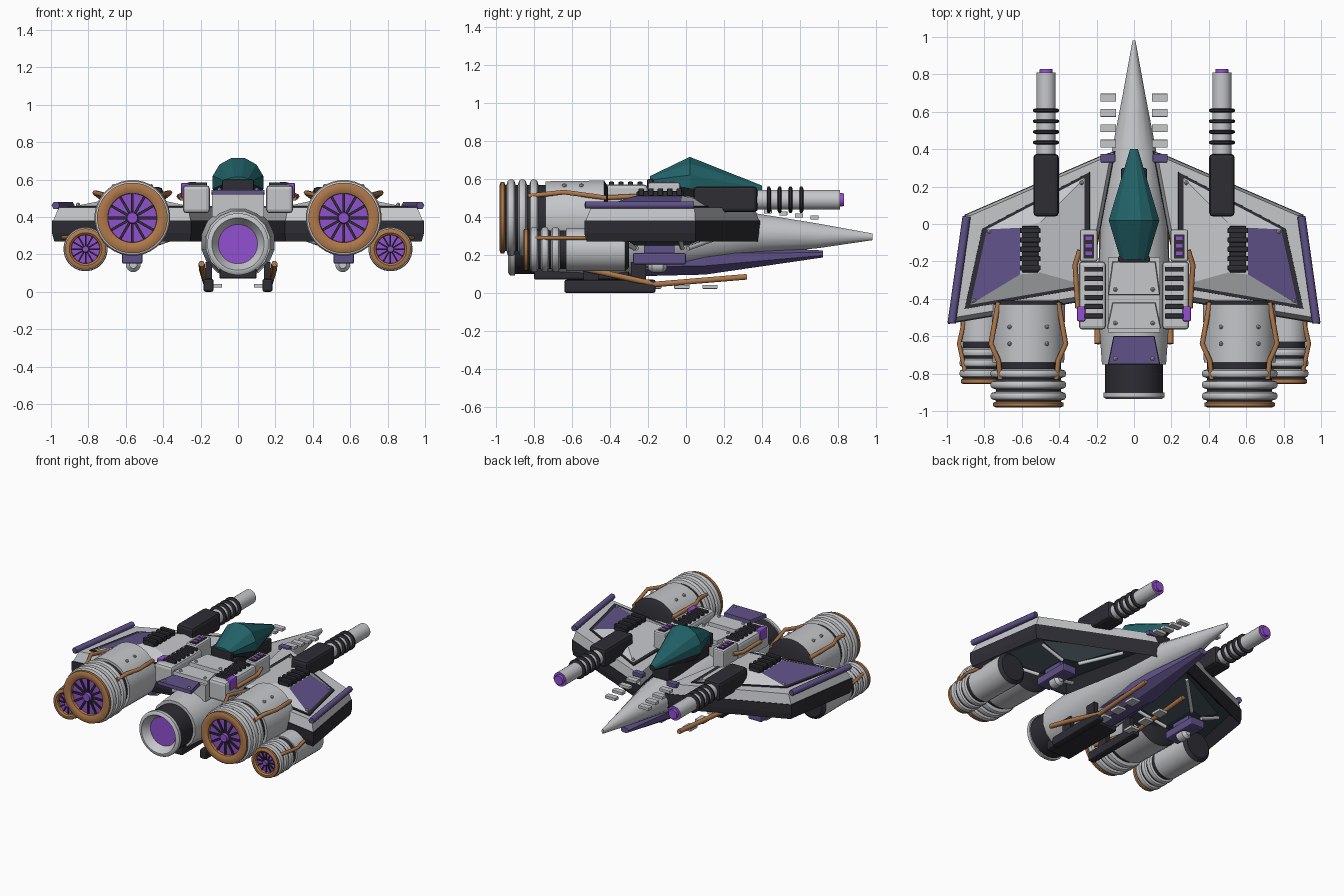
import bpy, bmesh, math
from mathutils import Vector, Matrix

cube = bpy.data.objects.get("Cube")
if cube:
    bpy.data.objects.remove(cube)

# Colours
MATS = {}
for key, rgb in {
    "silver": (.56, .57, .59), "charcoal": (.026, .026, .034), "copper": (.43, .19, .07),
    "dull purple": (.115, .085, .25), "bright purple": (.29, .08, .64),
    "teal": (.015, .12, .135), "slate": (.04, .058, .07),
}.items():
    m = bpy.data.materials.new(key)
    m.use_nodes = True
    m.diffuse_color = (*rgb, 1)
    m.node_tree.nodes["Principled BSDF"].inputs["Base Color"].default_value = (*rgb, 1)
    MATS[key] = m
SIL, DARK, COP, PUR, GLOW, TEAL, SLATE = MATS
SIDES = (("left", 1), ("right", -1))


def finish(name, bm, mats, smooth=False, bevel=0):
    bmesh.ops.recalc_face_normals(bm, faces=bm.faces)
    me = bpy.data.meshes.new(name)
    bm.to_mesh(me)
    bm.free()
    for m in mats:
        me.materials.append(MATS[m])
    if smooth:
        me.polygons.foreach_set("use_smooth", [True] * len(me.polygons))
        me.set_sharp_from_angle(angle=math.radians(35))
    ob = bpy.data.objects.new(name, me)
    bpy.context.collection.objects.link(ob)
    if bevel:
        mod = ob.modifiers.new("bevel", "BEVEL")
        mod.width, mod.segments = bevel, 2
    return ob


def add_box(bm, lo, hi):
    lo, hi = Vector(lo), Vector(hi)
    mat = Matrix.Translation((lo + hi) / 2) @ Matrix.Diagonal((*(hi - lo), 1))
    return bmesh.ops.create_cube(bm, size=1, matrix=mat)["verts"]


def box(name, x, y, z, mat, bevel=0):
    """Box from (low, high) pairs on each axis."""
    bm = bmesh.new()
    add_box(bm, (min(x), y[0], z[0]), (max(x), y[1], z[1]))
    return finish(name, bm, [mat], bevel=bevel)


def loft(name, x, sections, n=32, smooth=True):
    """Rings along y: (y, centre z, radius x, radius z, colour of the strip ending here)."""
    bm = bmesh.new()
    mats = list(dict.fromkeys(s[4] for s in sections))
    rings = []
    for y, z, rx, rz, _ in sections:
        angles = [2 * math.pi * (i + .5) / n for i in range(n)]
        rings.append([bm.verts.new((x + rx * math.cos(a), y, z + rz * math.sin(a))) for a in angles])
    for k in range(1, len(rings)):
        a, b = rings[k - 1], rings[k]
        for i in range(n):
            j = (i + 1) % n
            f = bm.faces.new((a[i], a[j], b[j], b[i]))
            f.material_index = mats.index(sections[k][4])
    for ring, s in ((rings[0], sections[0]), (rings[-1], sections[-1])):
        bm.faces.new(ring).material_index = mats.index(s[4])
    return finish(name, bm, mats, smooth)


def lathe(name, x, z, profile, n=32):
    return loft(name, x, [(y, z, r, r, m) for y, r, m in profile], n)


def prism(name, s, low, z0, high, z1, mats, rule=None):
    """Solid between two matching outlines, mirrored by s."""
    bm = bmesh.new()
    a = [bm.verts.new((s * x, y, z0)) for x, y in low]
    b = [bm.verts.new((s * x, y, z1)) for x, y in high]
    bm.faces.new(a)
    bm.faces.new(b)
    for i in range(len(a)):
        j = (i + 1) % len(a)
        f = bm.faces.new((a[i], a[j], b[j], b[i]))
        if rule == i:
            f.material_index = 1
    return finish(name, bm, mats)


def scaled(poly, k):
    cx = sum(p[0] for p in poly) / len(poly)
    cy = sum(p[1] for p in poly) / len(poly)
    return [(cx + (x - cx) * k, cy + (y - cy) * k) for x, y in poly]


def pipe(name, s, pts, r, mat):
    cu = bpy.data.curves.new(name, "CURVE")
    cu.dimensions = "3D"
    cu.bevel_depth, cu.bevel_resolution, cu.use_fill_caps = r, 1, True
    sp = cu.splines.new("POLY")
    sp.points.add(len(pts) - 1)
    for p, (x, y, z) in zip(sp.points, pts):
        p.co = (s * x, y, z, 1)
    cu.materials.append(MATS[mat])
    ob = bpy.data.objects.new(name, cu)
    bpy.context.collection.objects.link(ob)


def rivets(name, s, pts, r=.013):
    bm = bmesh.new()
    for x, y, z in pts:
        bmesh.ops.create_icosphere(bm, subdivisions=1, radius=r, matrix=Matrix.Translation((s * x, y, z)))
    finish(name, bm, [SIL], True)


def engine(name, x, z, r, front, body, back):
    """Ringed engine with copper mouth and bladed fan."""
    step = (body - back) / 4
    prof = [(front, r * .8, DARK), (front - .02, r * .97, DARK), (body, r * .95, SIL), (body, r * .86, SIL)]
    for k in range(1, 4):
        y = body - step * k
        for dy, q in ((.4, .86), (.28, .97), (.1, 1.0), (-.1, 1.0), (-.28, .97), (-.4, .86)):
            prof.append((y + dy * step, r * q, DARK if dy == .4 else SIL))
    mouth = ((.5, .86), (.4, .93), (.1, .93), (0, .86), (0, .74), (.15, .65), (.5, .64))
    prof += [(back + dy * step, r * q, COP if k else DARK) for k, (dy, q) in enumerate(mouth)]
    prof.append((back + .5 * step, r * .63, GLOW))
    lathe(name, x, z, prof)
    bm = bmesh.new()
    y = back + step * .35
    for k in range(12):
        vs = add_box(bm, (r * .15, y, -r * .035), (r * .64, y + step * .2, r * .035))
        rot = Matrix.Translation((x, 0, z)) @ Matrix.Rotation(k * math.pi / 6, 4, "Y")
        bmesh.ops.transform(bm, matrix=rot, verts=vs)
    finish(name + "_fan_blades", bm, [DARK])
    lathe(name + "_fan_hub", x, z, [(y + .02, r * .16, GLOW), (y - .02, r * .14, GLOW)], 12)


# Fuselage, rear nozzle and keel
loft("fuselage", 0, [(.98, .295, .008, .018, SIL), (.7, .3, .06, .065, SIL), (.37, .31, .125, .11, SIL),
                     (0, .29, .18, .165, SIL), (-.4, .265, .2, .195, SIL), (-.75, .26, .175, .175, SIL)], 16)
lathe("rear_nozzle", 0, .255, [(-.72, .155, DARK), (-.9, .155, DARK), (-.9, .165, SIL), (-.925, .165, SIL),
                               (-.935, .15, SIL), (-.935, .14, SIL), (-.88, .105, SIL), (-.88, .1, GLOW)])
loft("purple_keel", 0, [(.72, .205, .035, .02, PUR), (.1, .175, .12, .085, PUR), (-.3, .17, .13, .09, PUR)], 8, False)
box("belly_keel", (-.1, .1), (-.8, -.3), (.07, .14), DARK, .01)

# Canopy: teal above, charcoal below
canopy = loft("canopy", 0, [(-.19, .585, .075, .03, TEAL), (.02, .585, .14, .135, TEAL),
                            (.4, .545, .022, .02, DARK)], 12, False)
for f in canopy.data.polygons:
    side = f.center.z < .56 + (.02 if f.center.y < .1 else 0)
    if abs(f.normal.y) < .95:
        f.material_index = 1 if side else 0
box("canopy_rear_frame", (-.085, .085), (-.205, -.17), (.5, .6), DARK, .01)
box("canopy_base", (-.07, .07), (-.18, .3), (.42, .52), DARK, .01)

# Spine plates
for i, (y0, y1, w0, w1, m) in enumerate(((-.2, -.38, .115, .14, SIL), (-.42, -.56, .115, .145, SIL),
                                        (-.6, -.75, .11, .14, PUR))):
    out = [(-w0, y0), (w0, y0), (w1, y1), (-w1, y1)]
    prism(f"spine_plate_{i + 1}", 1, out, .52, scaled(out, .97), .545, [m])
    rivets(f"spine_rivets_{i + 1}", 1, [(q * .1, y1 + .03, .545) for q in (-1, 1)])
box("spine_core", (-.14, .14), (-.58, -.18), (.4, .52), SIL)

WING = [(.1, .39), (.165, .37), (.905, .05), (.995, -.535), (.25, -.41)]
PANEL = [(.25, .26), (.8, -.03), (.89, -.44), (.25, -.33)]
CROWN = [(.5, .01), (.61, -.02), (.61, -.27), (.5, -.26)]

for side, s in SIDES:
    # Wing: hollow dark rim, silver slab, raised panel
    bm = bmesh.new()
    base = bm.faces.new([bm.verts.new((s * x, y, .29)) for x, y in scaled(WING, .975)])
    mid = [bm.verts.new((s * x, y, .315)) for x, y in WING]
    top = [bm.verts.new((s * x, y, .38)) for x, y in WING]
    low = list(base.verts)
    for a, b in ((low, mid), (mid, top)):
        for i in range(len(a)):
            j = (i + 1) % len(a)
            bm.faces.new((a[i], a[j], b[j], b[i]))
    bm.faces.new(top)
    for v in low:
        v.co.z = .27
    bmesh.ops.recalc_face_normals(bm, faces=bm.faces)
    bmesh.ops.inset_region(bm, faces=[base], thickness=.07)
    for v in base.verts:
        v.co.z = .34
    base.material_index = 1
    finish(f"{side}_wing_rim", bm, [DARK, SLATE])
    prism(f"{side}_wing_slab", s, scaled(WING, .985), .38, scaled(WING, .93), .45, [SIL])
    prism(f"{side}_panel_seam", s, scaled(PANEL, 1.05), .43, scaled(PANEL, 1.045), .458, [DARK])
    prism(f"{side}_wing_panel", s, PANEL, .455, CROWN, .51, [SIL, PUR], 1)
    rivets(f"{side}_panel_rivets", s, [(x, y, .465) for x, y in scaled(PANEL, .9)])
    pipe(f"{side}_wingtip_rail", s, [(.895, .04, .462), (.975, -.53, .462)], .022, PUR)

    # Wing vent
    box(f"{side}_vent", (s * .51, s * .6), (-.26, -.01), (.49, .535), DARK, .008)
    for k in range(5):
        y = -.235 + k * .05
        box(f"{side}_vent_slat_{k + 1}", (s * .5, s * .61), (y - .014, y + .014), (.51, .55), DARK, .005)

    # Wing underside: slate cover, struts and purple housing
    under = scaled(PANEL, .9)
    prism(f"{side}_under_cover", s, under, .34, CROWN, .25, [SLATE])
    for k, (p, q) in enumerate(zip(under, CROWN)):
        pipe(f"{side}_under_strut_{k + 1}", s, [(*p, .31), (*q, .235)], .013, SIL)
    box(f"{side}_under_housing", (s * .51, s * .62), (-.28, 0), (.15, .21), PUR, .01)
    box(f"{side}_housing_neck", (s * .53, s * .6), (-.22, -.06), (.2, .26), PUR)
    lathe(f"{side}_housing_lamp", s * .56, .145, [(-.1, .02, SIL), (-.12, .04, SIL), (-.18, .04, SIL), (-.2, .02, SIL)], 12)

    # Engines with copper pipes
    engine(f"{side}_main_engine", s * .565, .395, .203, -.41, -.74, -.98)
    engine(f"{side}_small_engine", s * .815, .228, .118, -.3, -.63, -.855)
    for tag, q in (("outer", 1), ("inner", -1)):
        pipe(f"{side}_{tag}_engine_pipe", s, [(.565 + q * dx, y, z) for dx, y, z in
             ((.16, -.42, .5), (.2, -.64, .53), (.16, -.73, .52), (.15, -.83, .51))], .014, COP)
        pipe(f"{side}_{tag}_small_pipe", s, [(.815 + q * dx, y, .29) for dx, y in
             ((.085, -.48), (.12, -.64), (.085, -.8))], .012, COP)
    rivets(f"{side}_engine_rivets", s, [(.565 + dx, y, .565) for dx in (-.1, .1) for y in (-.55, -.64)])

    # Cannons
    x = s * .47
    box(f"{side}_cannon_body", (x - .068, x + .068), (.04, .375), (.425, .56), DARK, .02)
    lathe(f"{side}_cannon_barrel", x, .49, [(.3, .052, SIL), (.81, .052, SIL), (.81, .036, GLOW), (.83, .034, GLOW)], 20)
    for k in range(4):
        y = .425 + k * .057
        lathe(f"{side}_cannon_ring_{k + 1}", x, .49, [(y, .06, DARK), (y + .005, .07, DARK),
                                                    (y + .016, .07, DARK), (y + .021, .06, DARK)], 20)

    # Shoulder pods with ribs, slots and fittings
    box(f"{side}_pod", (s * .15, s * .295), (-.565, -.2), (.42, .57), SIL, .02)
    box(f"{side}_pod_front", (s * .195, s * .29), (-.2, -.03), (.42, .58), SIL, .01)
    box(f"{side}_pod_inlay", (s * .215, s * .27), (-.185, -.055), (.57, .584), DARK)
    for k in range(3):
        y = -.165 + k * .04
        box(f"{side}_pod_light_{k + 1}", (s * .225, s * .26), (y, y + .018), (.58, .588), GLOW)
    for k in range(6):
        y = -.505 + k * .05
        box(f"{side}_pod_rib_{k + 1}", (s * .165, s * .265), (y, y + .026), (.555, .585), DARK, .005)
    box(f"{side}_pod_lamp", (s * .26, s * .305), (-.52, -.44), (.5, .582), GLOW, .008)
    pipe(f"{side}_pod_pipe", s, [(.29, -.14, .52), (.315, -.22, .51), (.3, -.45, .5)], .014, COP)

    # Nose fins
    for k in range(4):
        y, z = .43 + k * .082, .43 - k * .011
        box(f"{side}_nose_fin_{k + 1}", (s * .095, s * .18), (y - .021, y + .021), (z - .012, z + .01), SIL, .003)
    box(f"{side}_nose_plate", (s * .1, s * .18), (.33, .375), (.43, .46), PUR, .004)

    # Skids, belly pipes and belly fins
    box(f"{side}_skid", (s * .13, s * .185), (-.64, -.16), (0, .07), DARK, .012)
    for k, y in enumerate((-.5, -.25)):
        box(f"{side}_skid_post_{k + 1}", (s * .14, s * .175), (y - .04, y + .04), (.06, .16), DARK)
    pipe(f"{side}_belly_pipe", s, [(.165, .32, .085), (.17, -.16, .045), (.19, -.45, .11), (.195, -.64, .15)], .017, COP)
    for k in range(3):
        y = -.17 + k * .148
        box(f"{side}_belly_fin_{k + 1}", (s * .085, s * .155), (y - .04, y + .04), (.022, .042), SIL, .003)
